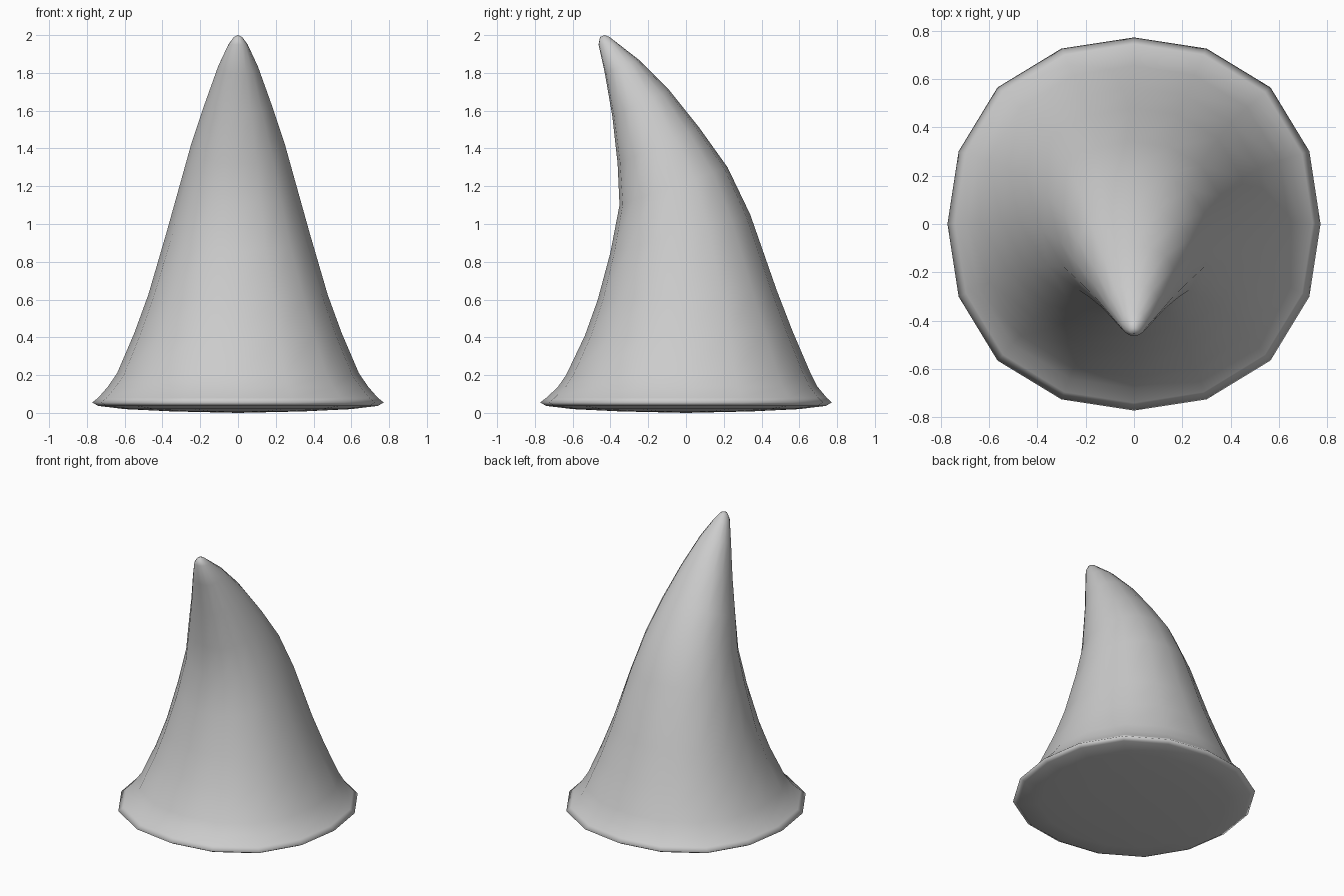
import bpy, bmesh, math

if "Cube" in bpy.data.objects:
    bpy.data.objects.remove(bpy.data.objects["Cube"])

SIDES = 16
# Tilted rings, bottom to top: front y, front z, back y, back z, half width in x
rings = [
    (-.35, .008, .35, .008, .35), (-.60, .02, .60, .02, .60),
    (-.74, .037, .74, .037, .74), (-.772, .055, .772, .055, .772),
    (-.74, .08, .745, .08, .74), (-.68, .135, .695, .14, .69),
    (-.635, .20, .655, .22, .64), (-.535, .41, .565, .43, .55),
    (-.467, .60, .48, .65, .475), (-.40, .85, .34, 1.05, .38),
    (-.352, 1.10, .22, 1.30, .31), (-.362, 1.32, .07, 1.51, .25),
    (-.39, 1.57, -.09, 1.71, .175), (-.43, 1.80, -.25, 1.87, .105),
    (-.463, 1.95, -.36, 1.955, .05), (-.455, 1.99, -.405, 1.99, .022),
]

bm = bmesh.new()
loops = []
for y0, z0, y1, z1, w in rings:
    loop = []
    for i in range(SIDES):
        a = 2 * math.pi * i / SIDES
        k = 1 + .035 * math.sin(2 * a) ** 2   # slightly squared section
        c, s = math.cos(a) * k, math.sin(a) * k
        loop.append(bm.verts.new((w * c,
                                  (y0 + y1) / 2 + (y1 - y0) / 2 * s,
                                  (z0 + z1) / 2 + (z1 - z0) / 2 * s)))
    loops.append(loop)

# Skin between rings
for lo, hi in zip(loops, loops[1:]):
    for i in range(SIDES):
        j = (i + 1) % SIDES
        bm.faces.new((lo[i], lo[j], hi[j], hi[i]))

# Underside centre and tip
for loop, co in ((loops[0], (0, 0, 0)), (loops[-1], (0, -.43, 2.0))):
    v = bm.verts.new(co)
    for i in range(SIDES):
        bm.faces.new((loop[i], loop[(i + 1) % SIDES], v))

bmesh.ops.recalc_face_normals(bm, faces=bm.faces)
for f in bm.faces:
    f.smooth = True
mesh = bpy.data.meshes.new("curved_horn")
bm.to_mesh(mesh)
bm.free()
bpy.context.collection.objects.link(bpy.data.objects.new("curved_horn", mesh))
